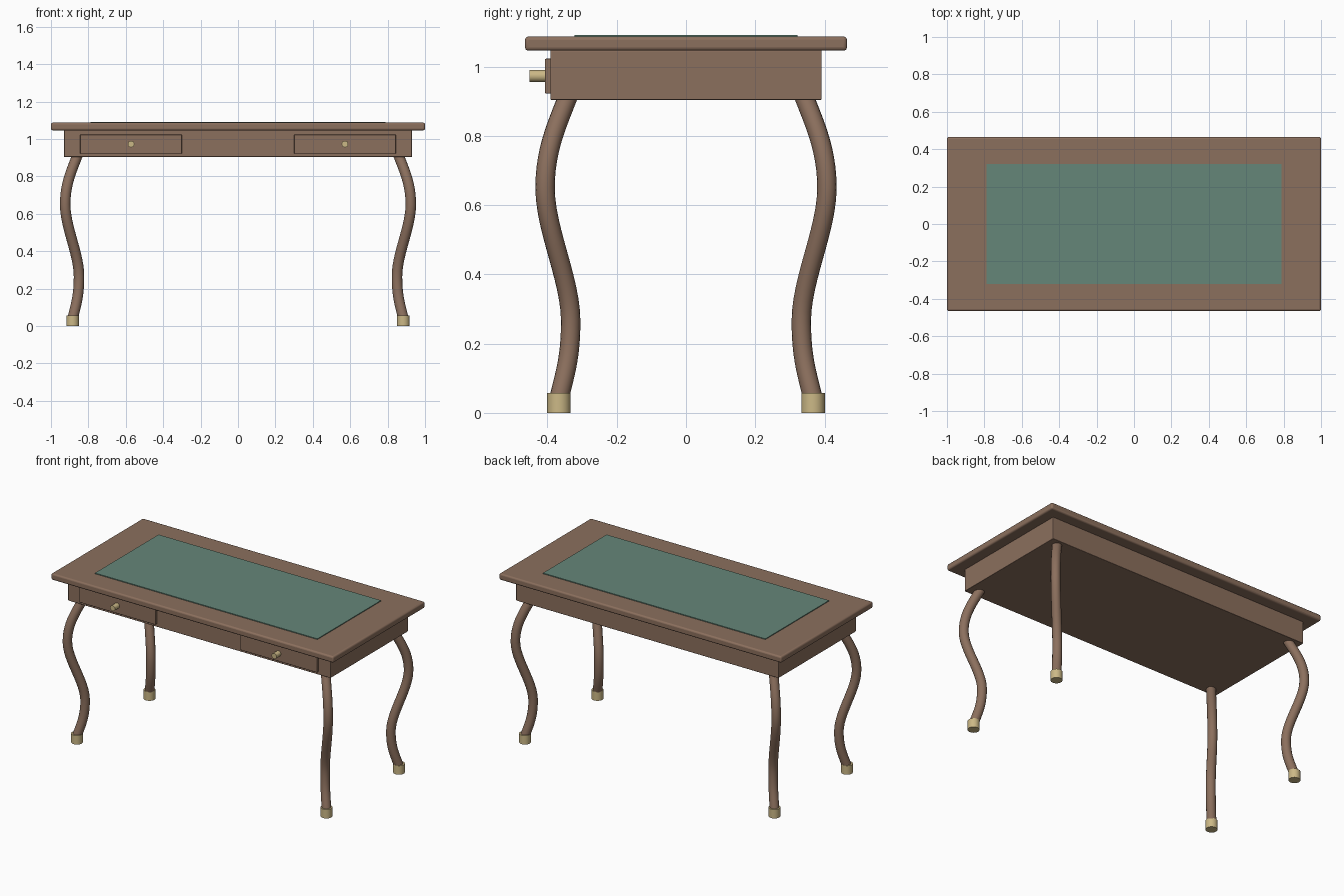
import bpy
from math import radians
from mathutils import Vector

if "Cube" in bpy.data.objects:
    bpy.data.objects.remove(bpy.data.objects["Cube"])


def material(name, rgb):
    m = bpy.data.materials.new(name)
    m.diffuse_color = (*rgb, 1)
    m.use_nodes = True
    m.node_tree.nodes["Principled BSDF"].inputs["Base Color"].default_value = m.diffuse_color
    return m


WOOD = material("wood", (0.26, 0.16, 0.11))
LEATHER = material("green_leather", (0.13, 0.24, 0.19))
BRASS = material("brass", (0.60, 0.48, 0.24))


def box(name, x, y, z, mat, bevel=0.0):
    """Box from (min, max) ranges, with optional rounded edges."""
    lo, hi = Vector((x[0], y[0], z[0])), Vector((x[1], y[1], z[1]))
    bpy.ops.mesh.primitive_cube_add(size=1, location=(lo + hi) / 2)
    ob = bpy.context.object
    ob.name = name
    ob.scale = hi - lo
    bpy.ops.object.transform_apply(location=False, rotation=False, scale=True)
    ob.data.materials.append(mat)
    if bevel:
        b = ob.modifiers.new("rounded_edges", 'BEVEL')
        b.width, b.segments = bevel, 3
        bpy.ops.object.shade_smooth_by_angle(angle=radians(35))
    return ob


def cylinder(name, radius, depth, loc, rot=(0, 0, 0)):
    bpy.ops.mesh.primitive_cylinder_add(vertices=32, radius=radius, depth=depth,
                                        location=loc, rotation=rot)
    ob = bpy.context.object
    ob.name = name
    ob.data.materials.append(BRASS)
    bpy.ops.object.shade_smooth_by_angle(angle=radians(35))


def leg(name, sx, sy):
    """S-curved round leg that swings along the diagonal of its corner."""
    # outward offset, height, handle slope (offset per unit height)
    pts = [(0.004, 0.02, -0.20), (-0.034, 0.265, 0.0), (0.040, 0.65, 0.0), (-0.032, 0.93, -0.36)]
    cu = bpy.data.curves.new(name, 'CURVE')
    cu.dimensions = '3D'
    cu.bevel_depth, cu.bevel_resolution, cu.resolution_u = 0.028, 6, 12
    cu.use_fill_caps = True
    sp = cu.splines.new('BEZIER')
    sp.bezier_points.add(len(pts) - 1)
    for p, (d, z, s) in zip(sp.bezier_points, pts):
        h = 0.12 if s == 0 else 0.085
        at = lambda o, zz: (sx * (0.884 + o), sy * (0.367 + o), zz)
        p.handle_left_type = p.handle_right_type = 'FREE'
        p.co = at(d, z)
        p.handle_left = at(d - s * h, z - h)
        p.handle_right = at(d + s * h, z + h)
    ob = bpy.data.objects.new(name, cu)
    bpy.context.collection.objects.link(ob)
    cu.materials.append(WOOD)


# table top with leather inlay, and the drawer case below
box("table_top", (-1, 1), (-0.465, 0.465), (1.046, 1.087), WOOD, 0.01)
box("leather_inlay", (-0.788, 0.788), (-0.322, 0.322), (1.07, 1.092), LEATHER)
box("apron", (-0.93, 0.93), (-0.392, 0.392), (0.904, 1.047), WOOD, 0.003)

# drawers and knobs
for side, sx in (("left", -1), ("right", 1)):
    cx = sx * 0.572
    box(side + "_drawer", (cx - 0.272, cx + 0.272), (-0.407, -0.38), (0.922, 1.023), WOOD, 0.003)
    cylinder(side + "_knob", 0.0175, 0.05, (cx, -0.427, 0.973), (radians(90), 0, 0))

# legs with brass feet
for row, sy in (("front", -1), ("back", 1)):
    for side, sx in (("left", -1), ("right", 1)):
        leg(f"{row}_{side}_leg", sx, sy)
        cylinder(f"{row}_{side}_foot", 0.034, 0.057, (sx * 0.884, sy * 0.367, 0.0285))
